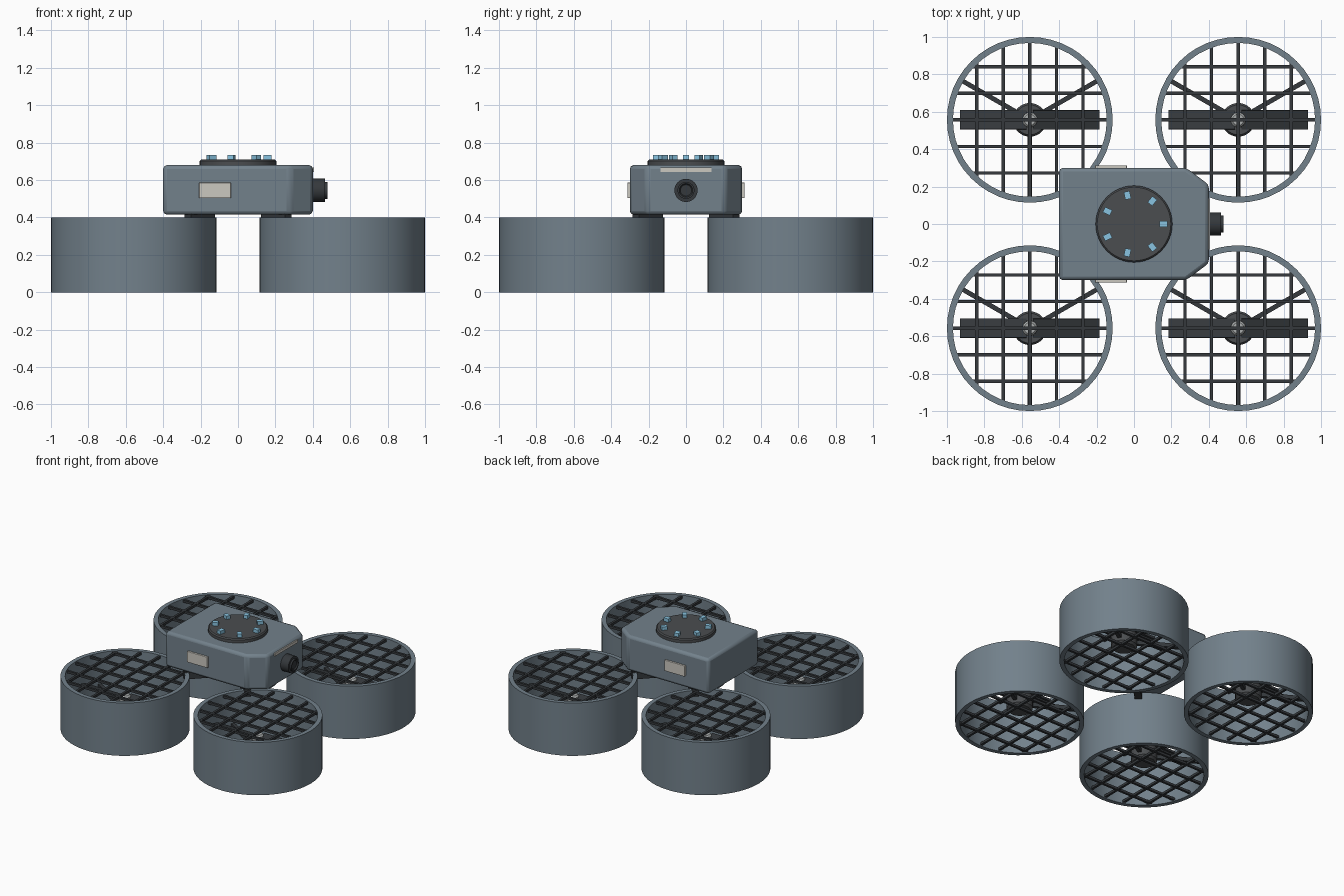
import bpy, bmesh
from math import sin, cos, pi, radians, sqrt
from mathutils import Matrix, Vector

if "Cube" in bpy.data.objects:
    bpy.data.objects.remove(bpy.data.objects["Cube"])


def material(name, rgb):
    m = bpy.data.materials.new(name)
    m.diffuse_color = (*rgb, 1)
    m.use_nodes = True
    m.node_tree.nodes["Principled BSDF"].inputs["Base Color"].default_value = m.diffuse_color
    return m


SHELL = material("shell_blue_grey", (0.17, 0.22, 0.26))
DARK = material("dark_grey", (0.035, 0.04, 0.045))
HUB = material("hub_grey", (0.07, 0.075, 0.08))
CAP = material("cap_grey", (0.4, 0.42, 0.42))
PALE = material("pale_panel", (0.6, 0.58, 0.53))
BLUE = material("light_blue", (0.25, 0.55, 0.75))


def finish(name, bm, mat, smooth=False, bevel=0):
    bmesh.ops.recalc_face_normals(bm, faces=bm.faces[:])
    me = bpy.data.meshes.new(name)
    bm.to_mesh(me)
    bm.free()
    me.materials.append(mat)
    ob = bpy.data.objects.new(name, me)
    bpy.context.collection.objects.link(ob)
    if bevel:
        b = ob.modifiers.new("bevel", 'BEVEL')
        b.width, b.segments, b.limit_method = bevel, 2, 'ANGLE'
    if smooth:
        bpy.ops.object.select_all(action='DESELECT')
        ob.select_set(True)
        bpy.context.view_layer.objects.active = ob
        bpy.ops.object.shade_smooth_by_angle(angle=radians(30))
    return ob


def add_box(bm, centre, size, rot=Matrix()):
    m = Matrix.Translation(centre) @ rot @ Matrix.Diagonal((*size, 1))
    bmesh.ops.create_cube(bm, size=1, matrix=m)


def box(name, centre, size, mat, rot=Matrix(), bevel=0):
    bm = bmesh.new()
    add_box(bm, centre, size, rot)
    return finish(name, bm, mat, bevel=bevel)


def lathe(name, profile, origin, mat, n=48, rot=Matrix(), closed=False):
    # Revolve (radius, height) points; open profiles get end caps
    bm = bmesh.new()
    m = Matrix.Translation(origin) @ rot
    rings = [[bm.verts.new(m @ Vector((r * cos(2 * pi * i / n), r * sin(2 * pi * i / n), z)))
              for i in range(n)] for r, z in profile]
    pairs = list(zip(rings, rings[1:]))
    if closed:
        pairs.append((rings[-1], rings[0]))
    else:
        bm.faces.new(rings[0])
        bm.faces.new(rings[-1])
    for a, b in pairs:
        for i in range(n):
            j = (i + 1) % n
            bm.faces.new((a[i], a[j], b[j], b[i]))
    return finish(name, bm, mat, smooth=True)


# Four ducted rotors
C, R_OUT, R_IN = 0.557, 0.443, 0.411
for side, sx in (("left", -1), ("right", 1)):
    for end, sy in (("front", -1), ("back", 1)):
        tag = f"{end}_{side}"
        cx, cy = sx * C, sy * C
        lathe("duct_" + tag, [(R_OUT, 0), (R_OUT, 0.4), (R_IN, 0.4), (R_IN, 0)],
              (cx, cy, 0), SHELL, closed=True)

        # Protective grilles at the top and bottom openings
        for label, z in (("top", 0.385), ("bottom", 0.015)):
            bm = bmesh.new()
            for k in range(-2, 3):
                d = k * 0.142
                length = 2 * sqrt(R_IN ** 2 - d ** 2) + 0.02
                add_box(bm, (cx + d, cy, z), (0.017, length, 0.018))
                add_box(bm, (cx, cy + d, z), (length, 0.017, 0.018))
            finish(f"{label}_grille_{tag}", bm, DARK)

        # Motor, cap and its three struts
        lathe("motor_" + tag, [(0.075, 0.1), (0.09, 0.115), (0.09, 0.205), (0.08, 0.22)],
              (cx, cy, 0), HUB, n=32)
        lathe("rotor_cap_" + tag, [(0.04, 0.21), (0.04, 0.25), (0.03, 0.26)],
              (cx, cy, 0), CAP, n=24)
        bm = bmesh.new()
        for a in (30, 150, 270):
            rot = Matrix.Rotation(radians(a), 4, 'Z')
            add_box(bm, Vector((cx, cy, 0.15)) + rot @ Vector((0.245, 0, 0)),
                    (0.35, 0.025, 0.03), rot)
        finish("motor_struts_" + tag, bm, DARK)

        # Two pitched blades
        bm = bmesh.new()
        for s in (-1, 1):
            add_box(bm, (cx + s * 0.195, cy, 0.233), (0.355, 0.105, 0.012),
                    Matrix.Rotation(radians(s * 14), 4, 'X'))
        finish("rotor_blades_" + tag, bm, DARK)

        # Short diagonal arm under the body
        box("arm_" + tag, (sx * 0.205, sy * 0.205, 0.385), (0.18, 0.05, 0.07), DARK,
            Matrix.Rotation(sx * sy * pi / 4, 4, 'Z'))

# Body with chamfered nose corners
outline = [(-0.4, -0.3), (0.28, -0.3), (0.4, -0.21), (0.4, 0.21), (0.28, 0.3), (-0.4, 0.3)]
bm = bmesh.new()
base = bm.faces.new([bm.verts.new((x, y, 0.415)) for x, y in outline])
ext = bmesh.ops.extrude_face_region(bm, geom=[base])
bmesh.ops.translate(bm, vec=(0, 0, 0.265),
                    verts=[v for v in ext['geom'] if isinstance(v, bmesh.types.BMVert)])
finish("body", bm, SHELL, smooth=True, bevel=0.02)

# Side panels and nose light strip
for side, s in (("front", -1), ("back", 1)):
    box(f"{side}_side_panel", (-0.123, s * 0.303, 0.545), (0.17, 0.022, 0.082), PALE, bevel=0.003)
box("nose_strip", (0.397, 0, 0.655), (0.018, 0.275, 0.022), PALE)

# Nose camera
lathe("nose_camera", [(0.062, 0), (0.062, 0.075), (0.045, 0.075), (0.045, 0.088),
                      (0.036, 0.088), (0.03, 0.08)],
      (0.39, 0, 0.545), DARK, n=32, rot=Matrix.Rotation(pi / 2, 4, 'Y'))

# Roof disc with a ring of seven lights
lathe("roof_disc", [(0.205, 0.67), (0.205, 0.702), (0.197, 0.71)], (0, 0, 0), HUB)
bm = bmesh.new()
for i in range(7):
    rot = Matrix.Rotation(2 * pi * i / 7, 4, 'Z')
    add_box(bm, rot @ Vector((0.157, 0, 0.72)), (0.042, 0.032, 0.03), rot)
finish("roof_lights", bm, BLUE)
